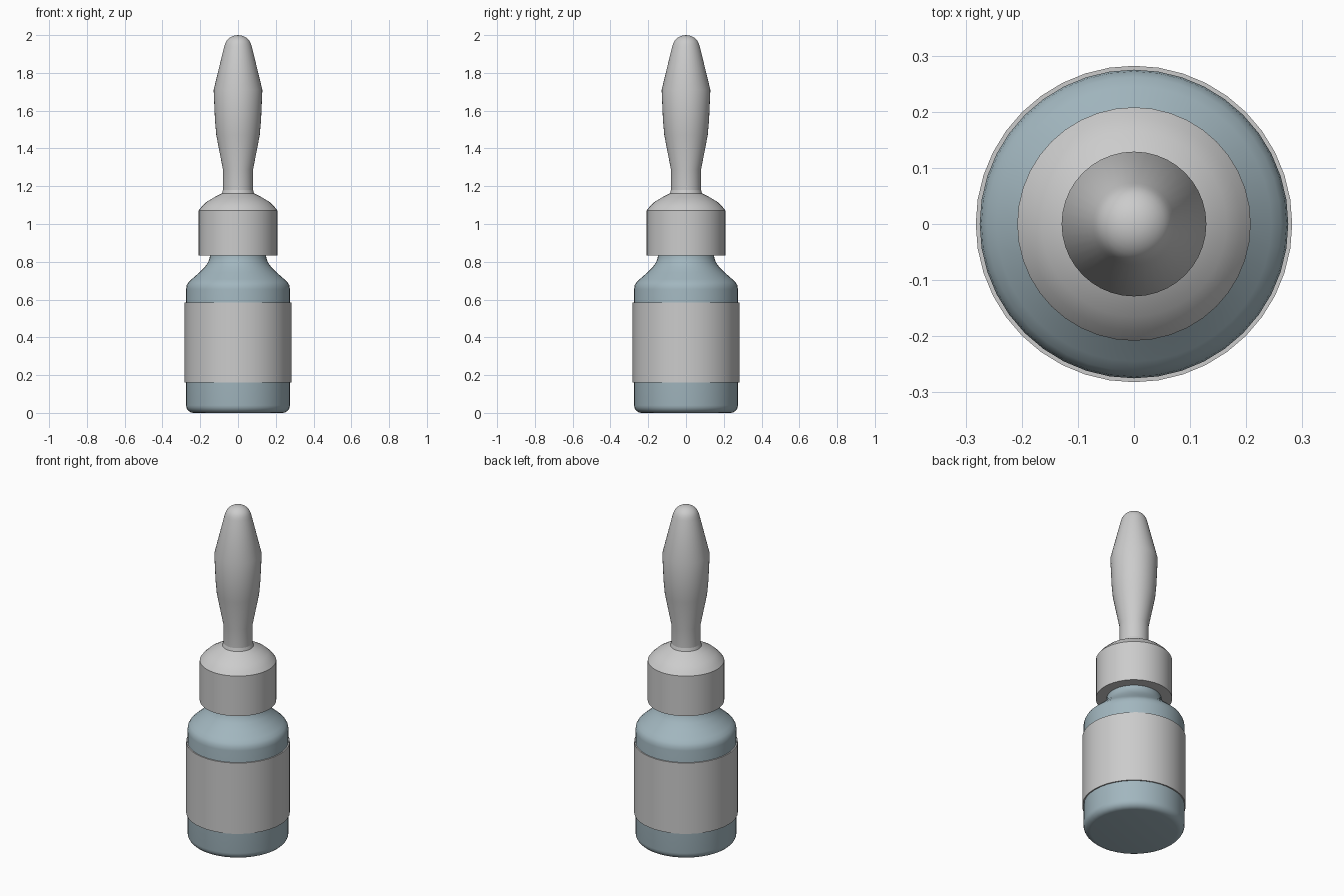
import bpy, bmesh, math

if "Cube" in bpy.data.objects:
    bpy.data.objects.remove(bpy.data.objects["Cube"])

SEG = 40

def lathe(name, profile, color=None, closed=False):
    """Spin an (r, z) profile around z; closed joins the last ring to the first."""
    bm = bmesh.new()
    rings = []
    for r, z in profile:
        if r == 0:
            rings.append([bm.verts.new((0, 0, z))] * SEG)
        else:
            rings.append([bm.verts.new((r * math.cos(2 * math.pi * i / SEG),
                                        r * math.sin(2 * math.pi * i / SEG), z))
                          for i in range(SEG)])
    pairs = list(zip(rings, rings[1:]))
    if closed:
        pairs.append((rings[-1], rings[0]))
    for a, b in pairs:
        for i in range(SEG):
            j = (i + 1) % SEG
            quad = list(dict.fromkeys([a[i], a[j], b[j], b[i]]))
            bm.faces.new(quad)
    bmesh.ops.recalc_face_normals(bm, faces=bm.faces)
    me = bpy.data.meshes.new(name)
    bm.to_mesh(me)
    bm.free()
    ob = bpy.data.objects.new(name, me)
    bpy.context.collection.objects.link(ob)
    if color:
        mat = bpy.data.materials.new(name + "_colour")
        mat.diffuse_color = color
        mat.use_nodes = True
        mat.node_tree.nodes["Principled BSDF"].inputs["Base Color"].default_value = mat.diffuse_color
        me.materials.append(mat)
    bpy.ops.object.select_all(action='DESELECT')
    ob.select_set(True)
    bpy.context.view_layer.objects.active = ob
    bpy.ops.object.shade_smooth_by_angle(angle=math.radians(35))
    return ob

def arc(cr, cz, rad_r, rad_z, a0, a1, n):
    """Points on an elliptical arc, angles in degrees."""
    return [(cr + rad_r * math.cos(math.radians(a0 + (a1 - a0) * k / n)),
             cz + rad_z * math.sin(math.radians(a0 + (a1 - a0) * k / n)))
            for k in range(n + 1)]

# Bottle: rounded foot, straight wall, sloping shoulder and short neck
lathe("bottle",
      [(0, 0)] + arc(0.235, 0.04, 0.04, 0.04, -90, 0, 5)
      + [(0.275, 0.655), (0.272, 0.675), (0.262, 0.692), (0.245, 0.708),
         (0.205, 0.743), (0.175, 0.773), (0.158, 0.797), (0.15, 0.82),
         (0.148, 0.84), (0, 0.84)],
      (0.36, 0.47, 0.52, 1))

# Label: thin sleeve around the bottle
lathe("label", [(0.274, 0.16), (0.282, 0.16), (0.282, 0.585), (0.274, 0.585)], closed=True)

# Cap: collar with a domed shoulder
lathe("cap", [(0, 0.832), (0.208, 0.832), (0.208, 1.072), (0.19, 1.095),
              (0.165, 1.118), (0.125, 1.142), (0.085, 1.162), (0.08, 1.18), (0, 1.18)])

# Rubber squeeze bulb
lathe("dropper_bulb",
      [(0, 1.15), (0.08, 1.15), (0.08, 1.29), (0.115, 1.47), (0.122, 1.55),
       (0.129, 1.71), (0.073, 1.94)]
      + arc(0, 1.94, 0.07, 0.06, 15, 75, 5) + [(0, 2.0)])
